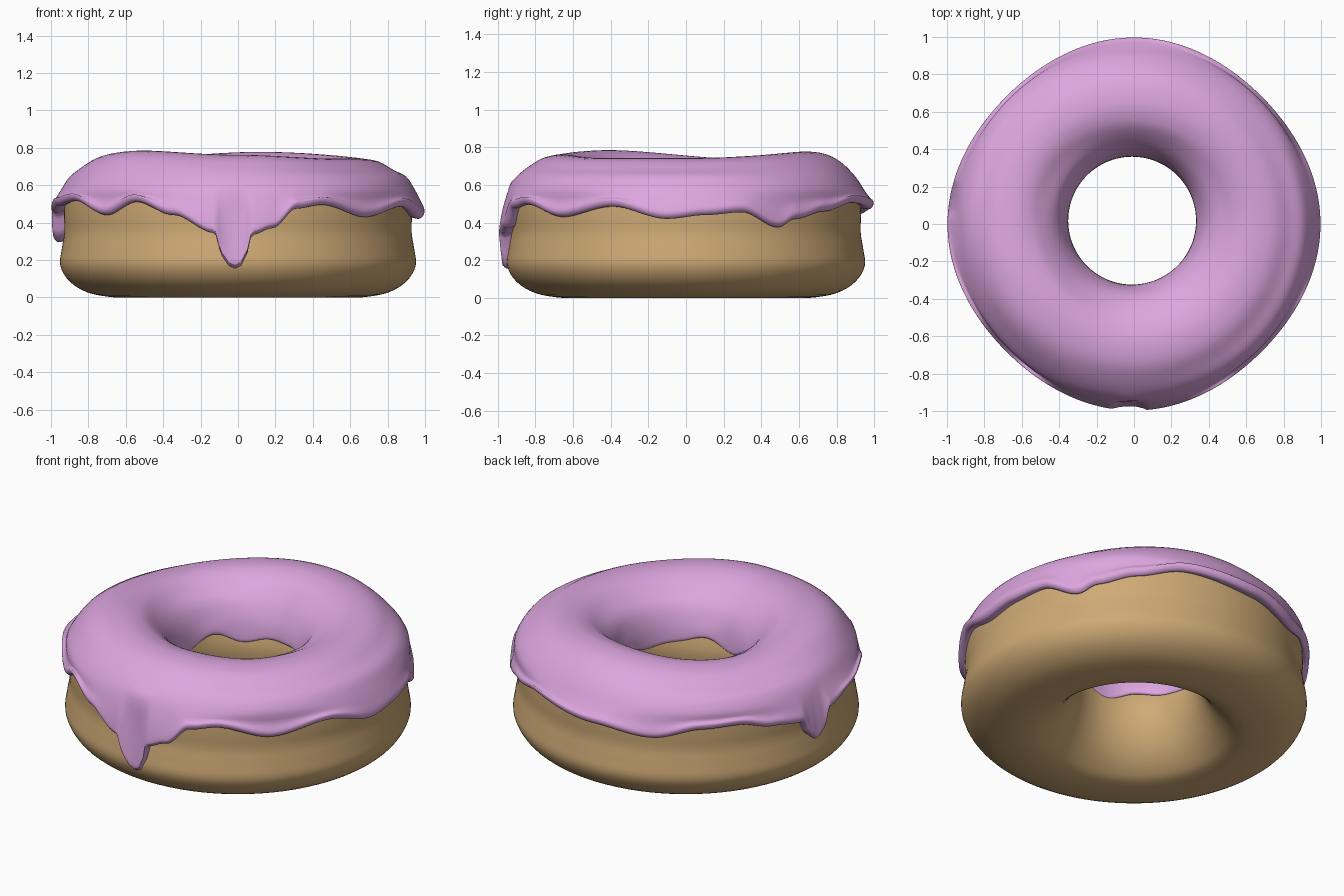
import bpy, bmesh
from math import sin, cos, radians

if "Cube" in bpy.data.objects:
    bpy.data.objects.remove(bpy.data.objects["Cube"])


def catmull(pts, n, closed):
    """Smooth a list of tuples with a Catmull-Rom spline."""
    out, m = [], len(pts)
    get = lambda i: pts[i % m] if closed else pts[max(0, min(m - 1, i))]
    for i in range(m if closed else m - 1):
        a, b, c, d = (get(i + k) for k in (-1, 0, 1, 2))
        for j in range(n):
            t = j / n
            out.append(tuple(0.5 * (2 * q + (r - p) * t + (2 * p - 5 * q + 4 * r - s) * t * t
                                    + (3 * q - p - 3 * r + s) * t ** 3)
                             for p, q, r, s in zip(a, b, c, d)))
    return out


def cyclic(table, a):
    """Ease between (angle, value) stops around the ring."""
    pts = table + [(table[0][0] + 360, table[0][1])]
    if a < pts[0][0]:
        a += 360
    for (a0, v0), (a1, v1) in zip(pts, pts[1:]):
        if a0 <= a <= a1:
            t = (a - a0) / (a1 - a0)
            return v0 + (v1 - v0) * t * t * (3 - 2 * t)


def ring(name, section, color, steps=360):
    """Sweep a closed section(angle) -> [(r, z)] around the z axis."""
    bm = bmesh.new()
    loops = []
    for i in range(steps):
        deg = 360 * i / steps
        a = radians(deg)
        loop = []
        for r, z in section(deg):
            w = max(0, min(1, (0.64 - r) / 0.25))  # hole sits slightly off centre
            loop.append(bm.verts.new((r * cos(a) - 0.01 * w, r * sin(a) + 0.018 * w, z)))
        loops.append(loop)
    n = len(loops[0])
    for i in range(steps):
        p, q = loops[i], loops[(i + 1) % steps]
        for j in range(n):
            k = (j + 1) % n
            bm.faces.new((p[j], q[j], q[k], p[k]))
    bmesh.ops.recalc_face_normals(bm, faces=bm.faces)
    me = bpy.data.meshes.new(name)
    bm.to_mesh(me)
    bm.free()
    me.shade_smooth()
    ob = bpy.data.objects.new(name, me)
    bpy.context.collection.objects.link(ob)
    mat = bpy.data.materials.new(name + "_material")
    mat.diffuse_color = color
    mat.use_nodes = True
    mat.node_tree.nodes["Principled BSDF"].inputs["Base Color"].default_value = mat.diffuse_color
    me.materials.append(mat)
    return ob


# Dough body
DOUGH = [(0.66, 0.0), (0.80, 0.025), (0.90, 0.085), (0.95, 0.17), (0.942, 0.26), (0.928, 0.35),
         (0.93, 0.45), (0.92, 0.55), (0.86, 0.64), (0.77, 0.69), (0.64, 0.70), (0.53, 0.68),
         (0.44, 0.62), (0.385, 0.53), (0.352, 0.43), (0.342, 0.34), (0.365, 0.22),
         (0.425, 0.11), (0.51, 0.03), (0.58, 0.004)]
dough = catmull(DOUGH, 4, True)
dough = [(r, max(0, z)) for r, z in dough]
ring("dough", lambda a: dough, (0.62, 0.40, 0.18, 1), 180)

# Icing: lower rim height and crest height by angle
RIM = [(6, .44), (18, .455), (31, .375), (38, .42), (51, .46), (67, .505), (94, .47), (114, .43),
       (130, .48), (143, .49), (155, .45), (166, .43), (169.5, .33), (172, .295), (175, .33),
       (178, .45), (190, .49), (205, .515), (222, .44), (235, .51), (249, .44), (262.5, .345),
       (265, .22), (267, .17), (269, .155), (271, .17), (272.5, .22), (274.5, .335),
       (281, .37), (289, .475), (298, .495), (316, .43), (336, .485), (354, .42)]
CREST = [(0, .742), (80, .778), (150, .737), (219, .785), (270, .762), (320, .742)]


def icing_section(deg):
    e, h = cyclic(RIM, deg), cyclic(CREST, deg)
    a = radians(deg)
    R = 0.98 + 0.016 * cos(4 * a)
    if e < 0.3:
        R -= 0.15 * (0.3 - e)  # drip tip tapers towards the dough
    inner = 0.43 + 0.02 * sin(5 * a + 1) + 0.01 * sin(8 * a)
    top = e + (0.57 - e) * 0.6
    pts = [(0.44, inner + 0.06), (0.375, inner + 0.012), (0.352, inner), (0.343, inner + 0.02),
           (0.36, 0.54), (0.41, 0.64), (0.50, h - 0.045), (0.57, h - 0.012), (0.65, h),
           (0.75, h - 0.015), (0.83, h - 0.06), (0.90, 0.645), (0.943, 0.58),
           (R - 0.018, top), (R, e + 0.04), (R - 0.004, e + 0.015), (R - 0.025, e),
           (0.925, e + 0.012), (0.87, e + 0.05)]
    back = [(0.80, 0.6), (0.64, 0.64), (0.50, 0.6)]
    return catmull(pts, 3, False) + [pts[-1]] + back


ring("icing", icing_section, (0.72, 0.38, 0.74, 1))
